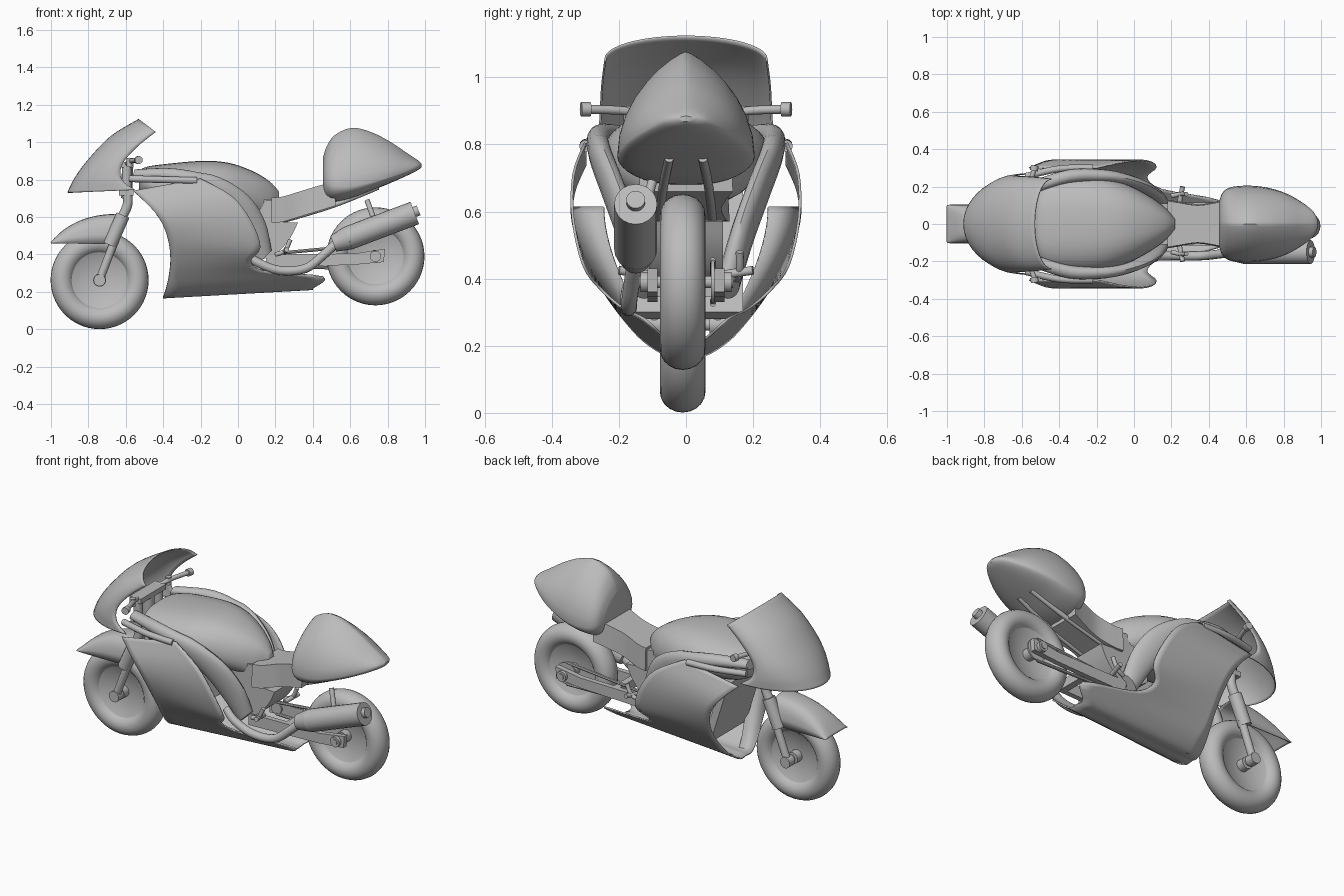
import bpy, bmesh, math
from mathutils import Vector

if "Cube" in bpy.data.objects:
    bpy.data.objects.remove(bpy.data.objects["Cube"], do_unlink=True)

GREY = (0.5, 0.5, 0.5, 1)
grey = bpy.data.materials.new("plain grey")
grey.use_nodes = True
grey.diffuse_color = GREY
grey.node_tree.nodes["Principled BSDF"].inputs["Base Color"].default_value = GREY
SIDES = (("front_side", -1), ("back_side", 1))


def spline(points, n=5):
    """Smooth path through points of any dimension."""
    out = []
    for i in range(len(points) - 1):
        a, b, c, d = (points[max(0, min(len(points) - 1, i + k))] for k in (-1, 0, 1, 2))
        for j in range(n):
            t = j / n
            out.append(tuple(
                q + t / 2 * (r - p + t * (2 * p - 5 * q + 4 * r - s + t * (3 * (q - r) + s - p)))
                for p, q, r, s in zip(a, b, c, d)))
    return out + [tuple(points[-1])]


def grid(name, rows, ring=False, caps=False, thick=0, angle=40):
    """Mesh from rows of points, optionally closed, capped or thickened."""
    bm = bmesh.new()
    vs = [[bm.verts.new(p) for p in row] for row in rows]
    n = len(rows[0])
    for a, b in zip(vs, vs[1:]):
        for i in range(n if ring else n - 1):
            j = (i + 1) % n
            bm.faces.new((a[i], a[j], b[j], b[i]))
    if caps:
        bm.faces.new(vs[0])
        bm.faces.new(vs[-1])
    bmesh.ops.remove_doubles(bm, verts=bm.verts, dist=0.0005)
    bmesh.ops.recalc_face_normals(bm, faces=bm.faces)
    mesh = bpy.data.meshes.new(name)
    bm.to_mesh(mesh)
    bm.free()
    ob = bpy.data.objects.new(name, mesh)
    bpy.context.collection.objects.link(ob)
    mesh.materials.append(grey)
    bpy.ops.object.select_all(action="DESELECT")
    ob.select_set(True)
    bpy.context.view_layer.objects.active = ob
    bpy.ops.object.shade_smooth_by_angle(angle=math.radians(angle))
    if thick:
        mod = ob.modifiers.new("thickness", "SOLIDIFY")
        mod.thickness, mod.offset = thick, 0
    return ob


def loft(name, sections, top=1.0, bottom=1.0, n=32):
    """Body along x; each section is x, half width, top z, widest z, bottom z."""
    rows = []
    for x, w, zt, zm, zb in spline(sections):
        row = []
        for i in range(n):
            a = math.tau * i / n
            c, s = math.cos(a), math.sin(a)
            p = top if s > 0 else bottom
            row.append((x, math.copysign(max(w, 0) * abs(c) ** p, c),
                        zm + s * ((zt - zm) if s > 0 else (zm - zb))))
        rows.append(row)
    return grid(name, rows, ring=True, caps=True)


def rod(name, a, b, r, r2=None, n=20):
    """Straight round bar."""
    a, b = Vector(a), Vector(b)
    q = (b - a).to_track_quat("Z", "Y")
    rows = [[p + q @ Vector((rad * math.cos(math.tau * i / n), rad * math.sin(math.tau * i / n), 0))
             for i in range(n)] for p, rad in ((a, r), (b, r2 or r))]
    return grid(name, rows, ring=True, caps=True)


def tube(name, points, r):
    """Bent pipe."""
    cu = bpy.data.curves.new(name, "CURVE")
    cu.dimensions, cu.bevel_depth, cu.bevel_resolution, cu.use_fill_caps = "3D", r, 4, True
    path = spline(points)
    sp = cu.splines.new("POLY")
    sp.points.add(len(path) - 1)
    for pt, co in zip(sp.points, path):
        pt.co = (*co, 1)
    sp.use_smooth = True
    cu.materials.append(grey)
    bpy.context.collection.objects.link(bpy.data.objects.new(name, cu))


def plate(name, outline, y0, y1):
    """Side outline extruded across y."""
    return grid(name, [[(x, y, z) for x, z in outline] for y in (y0, y1)], ring=True, caps=True, angle=30)


def lathe(name, profile, cx, cy, cz, n=56):
    """Profile of radius and y offset turned about the axle."""
    rows = [[(cx + r * math.cos(math.tau * i / n), cy + y, cz + r * math.sin(math.tau * i / n))
             for i in range(n)] for r, y in profile]
    return grid(name, rows, ring=True)


# Wheels
for label, x, z, axle in (("front", -0.74, 0.263, 0.105), ("rear", 0.735, 0.39, 0.14)):
    tyre = [(0.2 + 0.062 * math.cos(math.tau * i / 20), 0.068 * math.sin(math.tau * i / 20)) for i in range(21)]
    lathe(label + "_tyre", tyre, x, -0.01, z)
    for side, s in SIDES:
        lathe(f"{label}_wheel_disc_{side}", [(0.17, s * 0.05), (0.155, s * 0.04), (0.05, s * 0.015), (0.001, s * 0.015)], x, -0.01, z)
    rod(label + "_hub", (x, -0.07, z), (x, 0.05, z), 0.035)
    rod(label + "_axle", (x, -axle, z), (x, axle, z), 0.018)

# Front mudguard: arched shell with straight lower edge
fender = []
for x, zt in spline([(-1.0, 0.465), (-0.93, 0.53), (-0.84, 0.58), (-0.74, 0.607), (-0.64, 0.615)]):
    fender.append([(x, 0.1 * math.copysign(abs(math.cos(a)) ** 0.6, math.cos(a)),
                    0.46 + (zt - 0.46) * math.sin(a) ** 0.7)
                   for a in (math.pi * i / 16 for i in range(17))])
grid("front_mudguard", fender, thick=0.006)

# Fork, steering head and handlebars
for side, s in SIDES:
    y = s * 0.095
    rod("fork_slider_" + side, (-0.745, y, 0.25), (-0.65, y, 0.5), 0.022)
    rod("fork_upper_" + side, (-0.685, y, 0.45), (-0.615, y, 0.61), 0.037)
    tube("fork_stanchion_" + side, [(-0.62, y, 0.6), (-0.59, y, 0.67), (-0.595, y, 0.76), (-0.595, y, 0.88)], 0.026)
    rod("axle_clamp_" + side, (-0.74, s * 0.07, 0.262), (-0.74, s * 0.12, 0.262), 0.032)
    tube("handlebar_" + side, [(-0.6, s * 0.09, 0.88), (-0.57, s * 0.18, 0.9), (-0.53, s * 0.3, 0.905)], 0.013)
    rod("grip_end_" + side, (-0.535, s * 0.285, 0.905), (-0.53, s * 0.313, 0.905), 0.021)
    rod("lever_pivot_" + side, (-0.58, s * 0.17, 0.87), (-0.58, s * 0.17, 0.915), 0.016)
for z in (0.715, 0.865):
    plate("fork_clamp", [(-0.635, z), (-0.56, z), (-0.56, z + 0.03), (-0.635, z + 0.03)], -0.12, 0.12)
rod("steering_stem", (-0.595, 0, 0.7), (-0.59, 0, 0.89), 0.03)

# Nose fairing: rows pair a centre point with a side edge point
nose = [(-0.91, 0.73, -0.55, 0.27, 0.745), (-0.87, 0.81, -0.62, 0.262, 0.80),
        (-0.80, 0.905, -0.62, 0.255, 0.88), (-0.68, 1.03, -0.54, 0.25, 0.975),
        (-0.53, 1.122, -0.44, 0.24, 1.055)]
rows = []
for xc, zc, xs, w, zs in spline(nose):
    row = []
    for i in range(25):
        a = math.pi * (i / 24 - 0.5)
        k = 1 - math.cos(a)
        row.append((xc + (xs - xc) * k, w * math.sin(a), zc + (zs - zc) * k))
    rows.append(row)
grid("nose_fairing", rows, thick=0.006)

# Lower fairing: rows give front x, z, rear x, z and half width
belly = [(-0.56, 0.74, -0.2, 0.805, 0.30), (-0.47, 0.655, -0.03, 0.71, 0.335),
         (-0.405, 0.57, 0.07, 0.58, 0.337), (-0.37, 0.47, 0.12, 0.44, 0.305),
         (-0.36, 0.37, 0.07, 0.365, 0.25), (-0.37, 0.28, 0.15, 0.31, 0.185),
         (-0.385, 0.215, 0.455, 0.28, 0.125), (-0.4, 0.172, 0.4, 0.22, 0.055),
         (-0.4, 0.172, 0.4, 0.215, 0.0)]
half = spline(belly, 4)
full = [(r, 1) for r in half] + [(r, -1) for r in half[-2::-1]]
rows = [[(x0 + (x1 - x0) * t, s * w, z0 + (z1 - z0) * t) for t in (i / 12 for i in range(13))]
        for (x0, z0, x1, z1, w), s in full]
grid("lower_fairing", rows, thick=0.008)
for side, s in SIDES:
    # Inward lip at the front opening
    lip = [[(x0, s * w, z0), (x0 + 0.08, s * w * 0.72, z0)] for x0, z0, _, _, w in half[6:-4]]
    grid("fairing_lip_" + side, lip, thick=0.006)
    # Duct joining nose to tank
    tube("air_duct_" + side, [(-0.58, s * 0.255, 0.805), (-0.4, s * 0.295, 0.8), (-0.22, s * 0.3, 0.795)], 0.018)
plate("radiator", [(-0.4, 0.66), (-0.36, 0.68), (-0.24, 0.3), (-0.28, 0.28)], -0.17, 0.17)

# Tank
loft("fuel_tank", [(-0.53, 0.13, 0.845, 0.79, 0.74), (-0.5, 0.2, 0.865, 0.78, 0.7),
                   (-0.42, 0.24, 0.88, 0.77, 0.67), (-0.2, 0.25, 0.9, 0.76, 0.65),
                   (-0.05, 0.215, 0.89, 0.74, 0.62), (0.08, 0.15, 0.845, 0.71, 0.6),
                   (0.17, 0.085, 0.79, 0.68, 0.58), (0.22, 0.03, 0.735, 0.66, 0.58)], 0.75, 0.8)

# Main frame beams: flattened sweep on each side
for side, s in SIDES:
    rows = []
    for x, y, z, h in spline([(-0.56, 0.19, 0.83, 0.025), (-0.35, 0.255, 0.825, 0.035), (-0.15, 0.255, 0.77, 0.045),
                              (0.0, 0.215, 0.66, 0.055), (0.09, 0.165, 0.52, 0.055), (0.14, 0.125, 0.38, 0.04)]):
        bend = 0.3 + 0.7 * (x > -0.2)
        rows.append([(x + bend * h * math.cos(a), s * (y + 0.035 * math.sin(a)), z + h * math.cos(a))
                     for a in (math.tau * i / 16 for i in range(16))])
    grid("frame_beam_" + side, rows, ring=True, caps=True)
    rod("footpeg_" + side, (0.24, s * 0.1, 0.41), (0.26, s * 0.2, 0.425), 0.013)
    tube("foot_lever_" + side, [(0.2, s * 0.15, 0.4), (0.25, s * 0.16, 0.42), (0.28, s * 0.16, 0.48)], 0.012)
    # Swingarm and its axle plates
    plate("swingarm_" + side, [(0.15, 0.33), (0.62, 0.345), (0.78, 0.36), (0.785, 0.43), (0.62, 0.405), (0.15, 0.4)],
          s * 0.085, s * 0.115)
    rod("axle_nut_" + side, (0.735, s * 0.11, 0.39), (0.735, s * 0.135, 0.39), 0.03)
    # Rails under the tail
    tube("tail_rail_" + side, [(0.2, s * 0.08, 0.57), (0.5, s * 0.07, 0.66), (0.75, s * 0.05, 0.76)], 0.014)
rear = spline([(0.32, 0.57), (0.28, 0.49), (0.21, 0.41), (0.12, 0.37)], 4)
plate("rear_frame_body", [(0.0, 0.45), (0.0, 0.7), (0.2, 0.69), (0.2, 0.575)] + rear, -0.11, 0.11)
plate("swingarm_bridge", [(0.38, 0.345), (0.42, 0.345), (0.42, 0.4), (0.38, 0.4)], -0.1, 0.1)

# Seat base and tail hump
seat = [(0.18, 0.57, 0.705, 0.13), (0.24, 0.575, 0.71, 0.12), (0.34, 0.605, 0.74, 0.105), (0.44, 0.635, 0.77, 0.12), (0.52, 0.66, 0.79, 0.14)]
grid("seat_base", [[(x, w, z0), (x, w * 0.95, z1), (x, -w * 0.95, z1), (x, -w, z0)] for x, z0, z1, w in spline(seat)],
     ring=True, caps=True)
loft("tail_hump", [(0.455, 0.12, 0.92, 0.8, 0.72), (0.475, 0.17, 0.98, 0.78, 0.695), (0.52, 0.197, 1.04, 0.765, 0.68),
                   (0.61, 0.205, 1.077, 0.765, 0.7), (0.71, 0.195, 1.055, 0.785, 0.74), (0.81, 0.165, 1.005, 0.815, 0.78),
                   (0.9, 0.115, 0.945, 0.845, 0.82), (0.96, 0.065, 0.905, 0.87, 0.85), (0.982, 0.02, 0.885, 0.878, 0.868)],
     1.6, 0.8)

# Exhaust
rod("silencer", (0.59, -0.15, 0.488), (0.945, -0.15, 0.622), 0.064)
rod("silencer_cone", (0.51, -0.15, 0.458), (0.59, -0.15, 0.488), 0.045, 0.064)
rod("silencer_outlet", (0.93, -0.15, 0.622), (0.965, -0.15, 0.636), 0.028)
rod("silencer_hanger", (0.69, -0.1, 0.69), (0.73, -0.13, 0.58), 0.014)
tube("exhaust_pipe", [(0.53, -0.15, 0.465), (0.46, -0.16, 0.4), (0.36, -0.17, 0.325), (0.22, -0.17, 0.315),
                      (0.1, -0.17, 0.36), (0.03, -0.15, 0.41)], 0.024)

# Chain and sprockets
rod("rear_sprocket", (0.735, 0.075, 0.39), (0.735, 0.085, 0.39), 0.065)
rod("drive_sprocket", (0.2, 0.075, 0.37), (0.2, 0.085, 0.37), 0.035)
for z0, z1 in ((0.405, 0.455), (0.335, 0.325)):
    rod("chain_run", (0.2, 0.08, z0), (0.735, 0.08, z1), 0.009, n=8)
